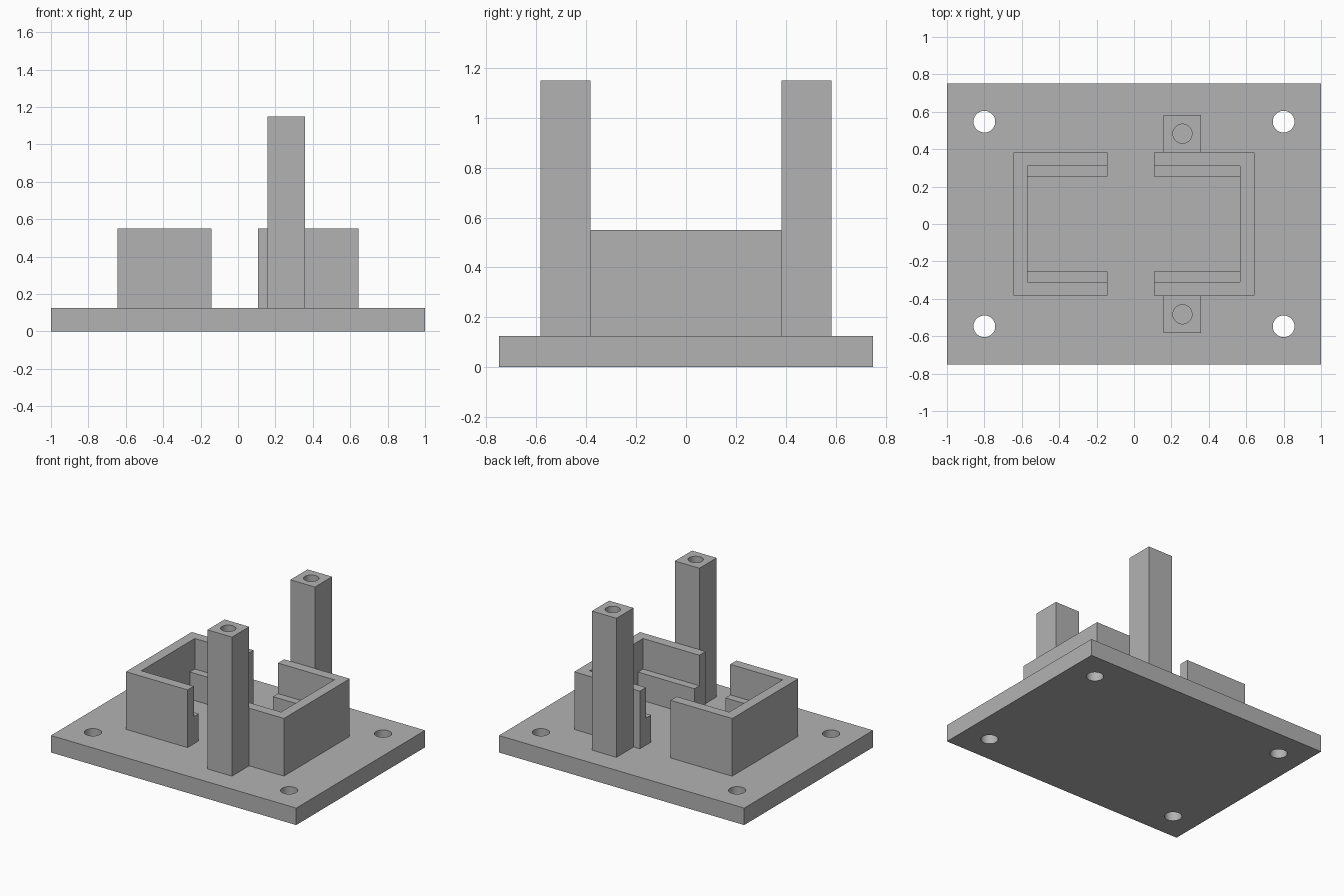
import bpy
import bmesh
import math
from mathutils import Matrix, Vector

cube = bpy.data.objects.get("Cube")
if cube:
    bpy.data.objects.remove(cube, do_unlink=True)

BASE_TOP, WALL_TOP, LEDGE_TOP, POST_TOP = 0.125, 0.55, 0.325, 1.15
WALL_Y, INNER_Y, LEDGE_Y = 0.383, 0.311, 0.253   # outer, inner and ledge faces

GREY = (0.45, 0.45, 0.45, 1)
grey = bpy.data.materials.new("plain grey")
grey.use_nodes = True
grey.diffuse_color = GREY
grey.node_tree.nodes["Principled BSDF"].inputs["Base Color"].default_value = GREY


def finish(bm, name):
    bmesh.ops.recalc_face_normals(bm, faces=bm.faces)
    mesh = bpy.data.meshes.new(name)
    bm.to_mesh(mesh)
    bm.free()
    mesh.materials.append(grey)
    obj = bpy.data.objects.new(name, mesh)
    bpy.context.collection.objects.link(obj)
    return obj


def prism(name, outline, z0, z1):
    """Extrude a flat outline from z0 up to z1."""
    bm = bmesh.new()
    face = bm.faces.new([bm.verts.new((x, y, z0)) for x, y in outline])
    grown = bmesh.ops.extrude_face_region(bm, geom=[face])
    verts = [v for v in grown["geom"] if isinstance(v, bmesh.types.BMVert)]
    bmesh.ops.translate(bm, verts=verts, vec=Vector((0, 0, z1 - z0)))
    return finish(bm, name)


def box(name, x0, x1, y0, y1, z0, z1):
    return prism(name, [(x0, y0), (x1, y0), (x1, y1), (x0, y1)], z0, z1)


def drill(obj, centres, radius, z0, z1):
    """Cut round vertical holes, then round off their shading."""
    bm = bmesh.new()
    for x, y in centres:
        bmesh.ops.create_cone(bm, cap_ends=True, segments=48, radius1=radius,
                              radius2=radius, depth=z1 - z0,
                              matrix=Matrix.Translation((x, y, (z0 + z1) / 2)))
    cutter = finish(bm, "hole_cutter")
    cutter.hide_render = True
    mod = obj.modifiers.new("holes", 'BOOLEAN')
    mod.operation, mod.solver, mod.object = 'DIFFERENCE', 'EXACT', cutter
    bpy.ops.object.select_all(action='DESELECT')
    bpy.context.view_layer.objects.active = obj
    obj.select_set(True)
    bpy.ops.object.modifier_apply(modifier=mod.name)
    bpy.data.objects.remove(cutter, do_unlink=True)
    bpy.ops.object.shade_smooth_by_angle(angle=math.radians(30))


# Base plate with four corner holes
plate = box("base_plate", -1, 1, -0.75, 0.75, 0, BASE_TOP)
drill(plate, [(x, y) for x in (-0.8, 0.8) for y in (-0.547, 0.547)],
      0.058, -0.1, 0.3)

# Two facing C-shaped walls, each with a low ledge along both arms
for side, outer, inner, end in (("right", -0.645, -0.57, -0.143),
                                ("left", 0.643, 0.568, 0.108)):
    prism(side + "_wall",
          [(end, -WALL_Y), (outer, -WALL_Y), (outer, WALL_Y), (end, WALL_Y),
           (end, INNER_Y), (inner, INNER_Y), (inner, -INNER_Y), (end, -INNER_Y)],
          BASE_TOP, WALL_TOP)
    for place, s in (("front", -1), ("back", 1)):
        box(f"{side}_{place}_ledge", inner, end, s * LEDGE_Y, s * INNER_Y,
            BASE_TOP, LEDGE_TOP)

# Tall square posts with a blind screw hole in the top
for place, s in (("front", -1), ("back", 1)):
    post = box(place + "_post", 0.159, 0.359, s * WALL_Y, s * 0.583,
               BASE_TOP, POST_TOP)
    drill(post, [(0.259, s * 0.483)], 0.051, 0.75, POST_TOP + 0.1)
